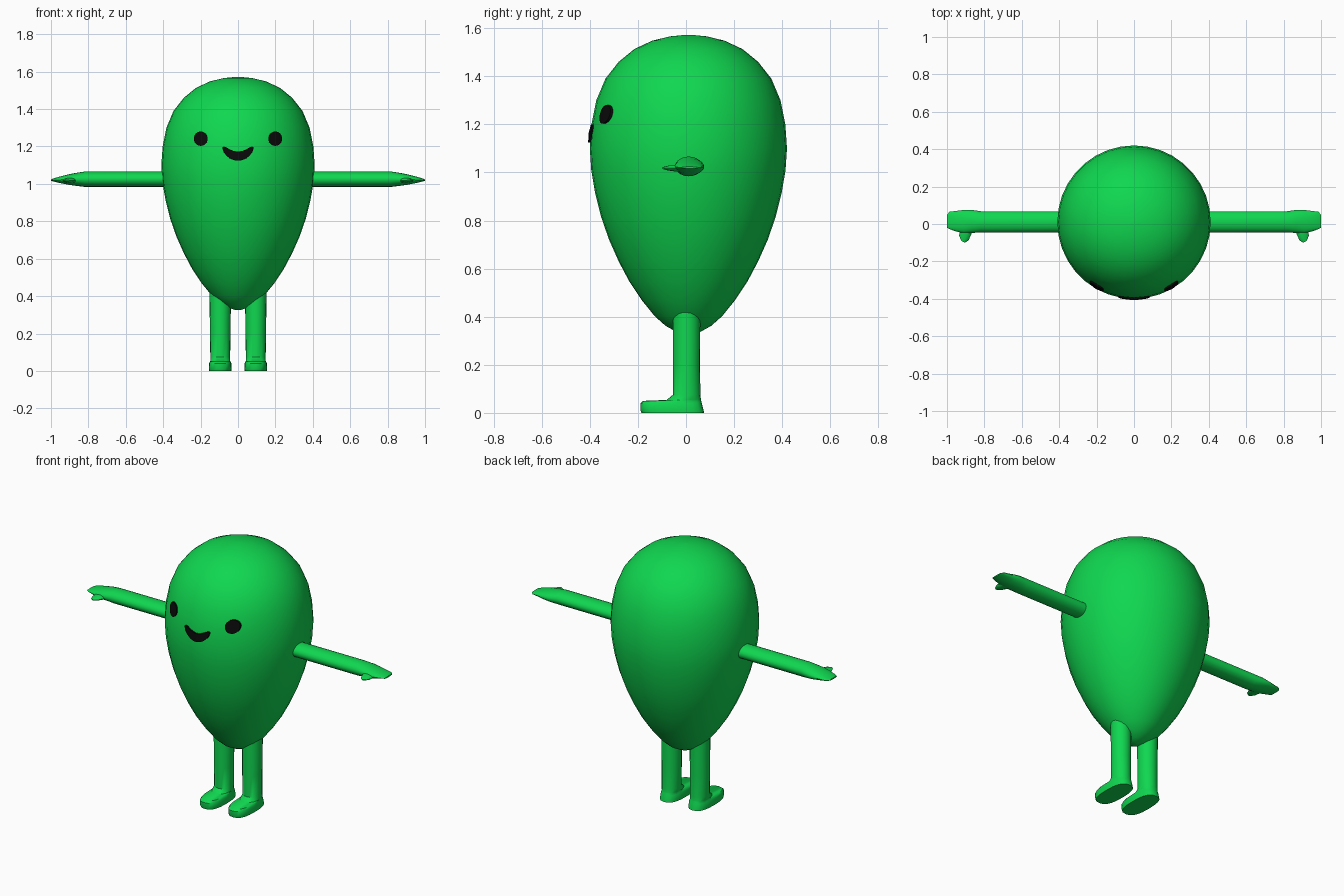
import bpy, bmesh, math
from mathutils import Vector
from mathutils.bvhtree import BVHTree

if "Cube" in bpy.data.objects:
    bpy.data.objects.remove(bpy.data.objects["Cube"])


def material(name, color):
    m = bpy.data.materials.new(name)
    m.diffuse_color = (*color, 1)
    m.use_nodes = True
    m.node_tree.nodes["Principled BSDF"].inputs["Base Color"].default_value = m.diffuse_color
    return m


GREEN = material("bright green", (0.005, 0.68, 0.08))
BLACK = material("black", (0.003, 0.003, 0.003))
CY = 0.01  # body axis


def finish(name, bm, mat, angle=40):
    bmesh.ops.recalc_face_normals(bm, faces=bm.faces)
    me = bpy.data.meshes.new(name)
    bm.to_mesh(me)
    bm.free()
    me.materials.append(mat)
    ob = bpy.data.objects.new(name, me)
    bpy.context.collection.objects.link(ob)
    bpy.ops.object.select_all(action='DESELECT')
    ob.select_set(True)
    bpy.context.view_layer.objects.active = ob
    bpy.ops.object.shade_smooth_by_angle(angle=math.radians(angle))
    return ob


def loft(bm, rings):
    """Skin a list of equal-length point rings and cap both ends."""
    loops = [[bm.verts.new(p) for p in ring] for ring in rings]
    for a, b in zip(loops, loops[1:]):
        for i in range(len(a)):
            j = (i + 1) % len(a)
            bm.faces.new((a[i], a[j], b[j], b[i]))
    bm.faces.new(loops[0])
    bm.faces.new(loops[-1])


def ellipse(rx, ry, n=20, power=1.0):
    pts = []
    for i in range(n):
        t = 2 * math.pi * i / n
        c, s = math.cos(t), math.sin(t)
        pts.append((rx * math.copysign(abs(c) ** power, c),
                    ry * math.copysign(abs(s) ** power, s)))
    return pts


# Egg-shaped body: (radius, height)
profile = [(0.012, 0.325), (0.05, 0.337), (0.095, 0.362), (0.14, 0.402), (0.195, 0.47),
           (0.245, 0.545), (0.29, 0.63), (0.33, 0.72), (0.363, 0.815), (0.388, 0.915),
           (0.404, 1.01), (0.41, 1.1), (0.403, 1.2), (0.383, 1.3), (0.345, 1.39),
           (0.29, 1.46), (0.225, 1.513), (0.15, 1.548), (0.075, 1.566), (0.012, 1.572)]
bm = bmesh.new()
loft(bm, [[(x, y + CY, z) for x, y in ellipse(r, r, 36)] for r, z in profile])
bmesh.ops.recalc_face_normals(bm, faces=bm.faces)
surface = BVHTree.FromBMesh(bm)
finish("body", bm, GREEN, 60)


def on_body(x, z, lift):
    hit, normal, _, _ = surface.ray_cast(Vector((x, -2, z)), Vector((0, 1, 0)))
    return hit + normal * lift


def plate(name, rows):
    """Thin plate hugging the body, from rows of (x, z) points."""
    bm = bmesh.new()
    grid = [[bm.verts.new(on_body(x, z, 0.009)) for x, z in row] for row in rows]
    for a, b in zip(grid, grid[1:]):
        for i in range(len(a) - 1):
            bm.faces.new((a[i], a[i + 1], b[i + 1], b[i]))
    bmesh.ops.remove_doubles(bm, verts=bm.verts, dist=0.0005)
    # side walls down to the skin
    edges = [e for e in bm.edges if e.is_boundary]
    out = bmesh.ops.extrude_edge_only(bm, edges=edges)["geom"]
    for v in [g for g in out if isinstance(g, bmesh.types.BMVert)]:
        v.co = on_body(v.co.x, v.co.z, -0.001)
    return finish(name, bm, BLACK)


# Mouth: a crescent that stays thick up to its rounded ends
rows = []
for i in range(21):
    u = -1 + i / 10
    x = 0.082 * u
    mid = 1.148 + 0.044 * u * u
    half = 0.024 * math.sqrt(max(0, 1 - abs(u) ** 5)) + 0.0005
    rows.append([(x, mid + half * k) for k in (-1, -0.5, 0, 0.5, 1)])
plate("mouth", rows)

for side, label in ((-1, "left"), (1, "right")):
    # Eye: round patch
    rows = []
    for i in range(13):
        a = math.pi * i / 12
        x = side * 0.195 + 0.036 * math.cos(a)
        h = 0.038 * math.sin(a) + 0.0003
        rows.append([(x, 1.24 + h * k) for k in (-1, -0.5, 0, 0.5, 1)])
    plate(label + "_eye", rows)

    # Arm and tapering hand: (x, y min, y max, half height, centre height)
    sections = [(0.36, -0.045, 0.068, 0.041, 1.025), (0.82, -0.045, 0.068, 0.041, 1.025),
                (0.87, -0.048, 0.076, 0.034, 1.024), (0.91, -0.05, 0.075, 0.027, 1.023),
                (0.95, -0.04, 0.07, 0.018, 1.022), (0.985, -0.028, 0.066, 0.009, 1.021),
                (1.0, -0.02, 0.05, 0.004, 1.02)]
    bm = bmesh.new()
    loft(bm, [[(side * x, (y0 + y1) / 2 + y, zc + z) for y, z in ellipse((y1 - y0) / 2, h)]
              for x, y0, y1, h, zc in sections])
    finish(label + "_arm", bm, GREEN)

    # Thumb: small wedge on the front edge of the hand
    bm = bmesh.new()
    thumb = [(0.9, -0.02, 0.04, 0.018), (0.9, -0.05, 0.032, 0.014),
             (0.91, -0.073, 0.026, 0.01), (0.913, -0.095, 0.01, 0.004)]
    loft(bm, [[(side * (x + px), y - 0.5 * px * (y < -0.06) * -1, 1.018 + pz)
               for px, pz in ellipse(w, h, 10)] for x, y, w, h in thumb])
    finish(label + "_thumb", bm, GREEN)

    # Leg with foot: (height, y min, y max, half width, roundness)
    sections = [(0.0, -0.185, 0.075, 0.06, 0.75), (0.012, -0.19, 0.073, 0.061, 0.75),
                (0.04, -0.19, 0.066, 0.06, 0.75), (0.05, -0.178, 0.063, 0.055, 0.75),
                (0.054, -0.08, 0.062, 0.053, 0.9), (0.075, -0.055, 0.06, 0.053, 1),
                (0.2, -0.055, 0.058, 0.055, 1), (0.45, -0.055, 0.06, 0.058, 1)]
    bm = bmesh.new()
    loft(bm, [[(side * 0.095 + x, (y0 + y1) / 2 + y, z)
               for x, y in ellipse(w, (y1 - y0) / 2, 20, p)]
              for z, y0, y1, w, p in sections])
    finish(label + "_leg", bm, GREEN)
